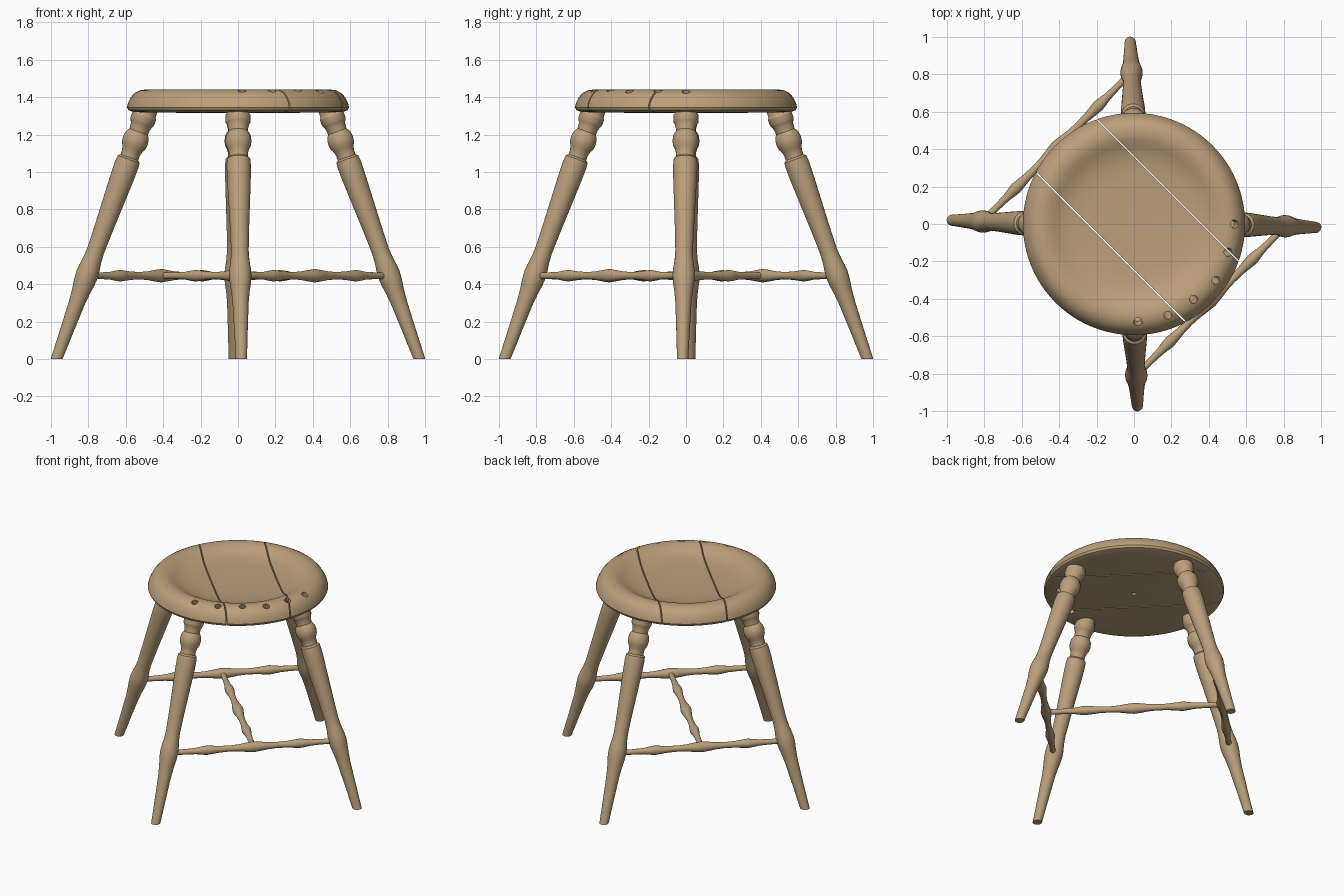
import bpy, bmesh, math
from mathutils import Vector, Matrix

cube = bpy.data.objects.get("Cube")
if cube:
    bpy.data.objects.remove(cube, do_unlink=True)

COLOUR = (0.50, 0.35, 0.20, 1)
wood = bpy.data.materials.new("tan wood")
wood.use_nodes = True
wood.diffuse_color = COLOUR
bsdf = wood.node_tree.nodes["Principled BSDF"]
bsdf.inputs["Base Color"].default_value = COLOUR
bsdf.inputs["Roughness"].default_value = 0.6


def lathe(profile, sides):
    """Closed turned solid around z from (radius, height) points, bottom to top."""
    bm = bmesh.new()
    rings = []
    for r, z in profile:
        rings.append([bm.verts.new((r * math.cos(a), r * math.sin(a), z))
                      for a in (math.tau * i / sides for i in range(sides))])
    for low, high in zip(rings, rings[1:]):
        for i in range(sides):
            j = (i + 1) % sides
            bm.faces.new((low[i], low[j], high[j], high[i]))
    bm.faces.new(rings[0][::-1])
    bm.faces.new(rings[-1])
    return bm


def cut(bm, point, normal):
    """Remove everything on the normal side of a plane and cap the opening."""
    geom = bm.verts[:] + bm.edges[:] + bm.faces[:]
    result = bmesh.ops.bisect_plane(bm, geom=geom, plane_co=point, plane_no=normal, clear_outer=True)
    edges = [e for e in result["geom_cut"] if isinstance(e, bmesh.types.BMEdge)]
    bmesh.ops.holes_fill(bm, edges=edges, sides=0)


def finish(bm, name):
    bmesh.ops.recalc_face_normals(bm, faces=bm.faces)
    mesh = bpy.data.meshes.new(name)
    bm.to_mesh(mesh)
    bm.free()
    mesh.materials.append(wood)
    obj = bpy.data.objects.new(name, mesh)
    bpy.context.collection.objects.link(obj)
    return obj


def smooth(obj, angle=32):
    bpy.ops.object.select_all(action="DESELECT")
    obj.select_set(True)
    bpy.context.view_layer.objects.active = obj
    bpy.ops.object.shade_smooth_by_angle(angle=math.radians(angle))


def along(bm, start, end):
    """Move a solid turned on z so its axis runs from start towards end."""
    turn = (end - start).to_track_quat("Z", "Y").to_matrix().to_4x4()
    bmesh.ops.transform(bm, matrix=Matrix.Translation(start) @ turn, verts=bm.verts)


# Drills for the spindle holes and the small pit under the seat
drill = bmesh.new()
for x, y in ((0.535, 0), (0.5, -0.15), (0.435, -0.3), (0.315, -0.4), (0.18, -0.485), (0.02, -0.52)):
    top = Vector((x, y, 1.425))
    lean = Vector((x, y, 0)).normalized() * 0.045
    bit = lathe([(0.022, -0.2), (0.022, 0.2)], 20)
    along(bit, top, top + lean + Vector((0, 0, 0.12)))
    temp = bpy.data.meshes.new("bit")
    bit.to_mesh(temp)
    bit.free()
    drill.from_mesh(temp)
    bpy.data.meshes.remove(temp)
pit = bmesh.ops.create_cone(drill, cap_ends=True, segments=16, radius1=0.015, radius2=0.015, depth=0.06)
bmesh.ops.translate(drill, vec=(0, 0, 1.315), verts=pit["verts"])
cutter = finish(drill, "hole_cutter")
cutter.hide_render = True

# Dished round seat, split into three boards with fine gaps
SEAT = [(0.02, 1.315), (0.5, 1.317), (0.565, 1.322), (0.587, 1.33), (0.594, 1.345), (0.588, 1.37),
        (0.572, 1.4), (0.552, 1.422), (0.525, 1.436), (0.49, 1.441), (0.455, 1.435), (0.42, 1.418),
        (0.38, 1.402), (0.33, 1.391), (0.25, 1.385), (0.02, 1.382)]
across = Vector((1, 1, 0)).normalized()
GAP = 0.0035
for name, low, high in (("right_seat_board", None, -0.175),
                        ("middle_seat_board", -0.175, 0.255),
                        ("left_seat_board", 0.255, None)):
    bm = lathe(SEAT, 96)
    if low is not None:
        cut(bm, across * (low + GAP), -across)
    if high is not None:
        cut(bm, across * (high - GAP), across)
    board = finish(bm, name)
    mod = board.modifiers.new("holes", "BOOLEAN")
    mod.operation = "DIFFERENCE"
    mod.solver = "EXACT"
    mod.object = cutter
    bpy.context.view_layer.objects.active = board
    bpy.ops.object.modifier_apply(modifier=mod.name)
    smooth(board)
bpy.data.objects.remove(cutter, do_unlink=True)

# Turned legs: radius against height, stretched along the splayed axis
LEG = [(0.028, -0.05), (0.03, 0), (0.036, 0.15), (0.043, 0.3), (0.049, 0.36), (0.057, 0.41),
       (0.06, 0.45), (0.057, 0.485), (0.05, 0.53), (0.047, 0.58), (0.051, 0.7), (0.058, 0.85),
       (0.064, 0.98), (0.065, 1.04), (0.062, 1.068), (0.05, 1.078), (0.05, 1.1), (0.056, 1.122),
       (0.066, 1.14), (0.07, 1.165), (0.067, 1.19), (0.058, 1.208), (0.052, 1.215), (0.054, 1.24),
       (0.062, 1.26), (0.067, 1.268), (0.067, 1.3), (0.06, 1.31), (0.058, 1.35)]
TOP = 1.33
legs = {"left_leg": ((0.97, -0.018), (0.49, 0)), "right_leg": ((-0.97, 0.02), (-0.49, 0)),
        "front_leg": ((0.018, -0.97), (0, -0.49)), "back_leg": ((-0.02, 0.97), (0, 0.49))}
at_stretcher = {}
HEIGHT = 0.445
for name, (foot, head) in legs.items():
    start, end = Vector((*foot, 0)), Vector((*head, TOP))
    stretch = (end - start).length / TOP
    bm = lathe([(r, z * stretch) for r, z in LEG], 32)
    along(bm, start, end)
    cut(bm, Vector((0, 0, 0)), Vector((0, 0, -1)))
    smooth(finish(bm, name))
    at_stretcher[name] = start.lerp(end, HEIGHT / TOP)

# Turned stretchers with three swellings: two sides and one crosspiece
HALF = [(0.018, 0), (0.018, 0.1), (0.021, 0.16), (0.028, 0.2), (0.031, 0.225), (0.028, 0.25),
        (0.022, 0.3), (0.02, 0.36), (0.023, 0.41), (0.031, 0.46)]
STRETCHER = HALF + [(0.036, 0.5)] + [(r, 1 - t) for r, t in reversed(HALF)]


def stretcher(name, start, end):
    length = (end - start).length
    bm = lathe([(r, t * length) for r, t in STRETCHER], 24)
    along(bm, start, end)
    smooth(finish(bm, name))
    return (start + end) / 2


back_mid = stretcher("back_right_stretcher", at_stretcher["right_leg"], at_stretcher["back_leg"])
front_mid = stretcher("front_left_stretcher", at_stretcher["front_leg"], at_stretcher["left_leg"])
stretcher("cross_stretcher", back_mid, front_mid)
